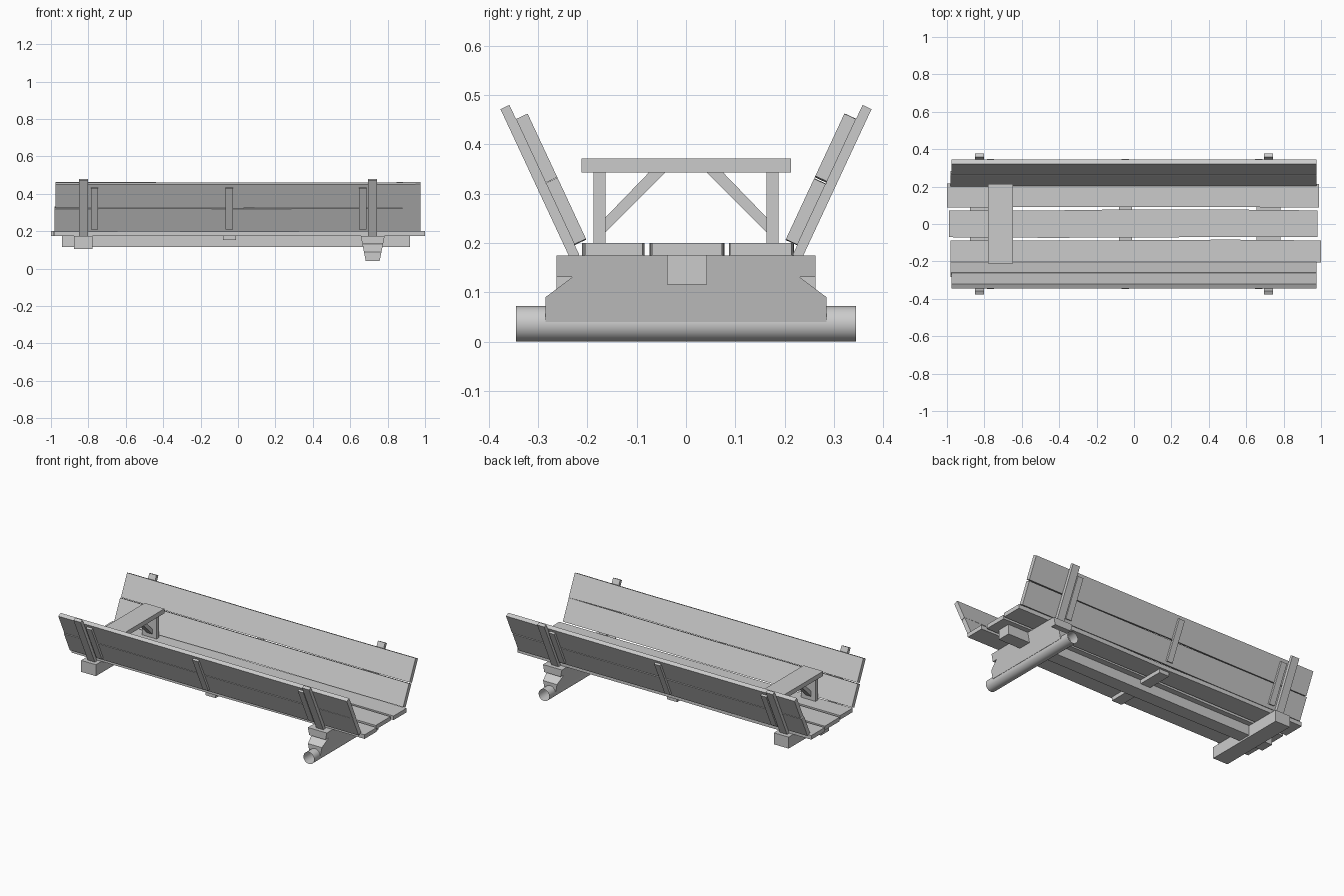
import bpy, bmesh, math, random
from mathutils import Vector, Matrix

random.seed(4)
if "Cube" in bpy.data.objects:
    bpy.data.objects.remove(bpy.data.objects["Cube"], do_unlink=True)

grey = bpy.data.materials.new("weathered_grey")
grey.use_nodes = True
tint = (0.6, 0.6, 0.6, 1)
grey.diffuse_color = tint
grey.node_tree.nodes["Principled BSDF"].inputs["Base Color"].default_value = tint

TILT = math.radians(25)            # outward lean of the sides
UP = Vector((0, math.sin(TILT), math.cos(TILT)))
OUT = Vector((0, math.cos(TILT), -math.sin(TILT)))
FOOT = Vector((0, 0.202, 0.207))   # inner bottom edge of a side


def finish(name, bm, smooth=False):
    bmesh.ops.recalc_face_normals(bm, faces=bm.faces)
    mesh = bpy.data.meshes.new(name)
    bm.to_mesh(mesh)
    bm.free()
    mesh.materials.append(grey)
    for p in mesh.polygons:
        p.use_smooth = smooth
    obj = bpy.data.objects.new(name, mesh)
    bpy.context.collection.objects.link(obj)
    return obj


def prism(name, profile, x0, x1, cuts=0, wobble=0.0, adjust=None):
    """Extrude a (y, z) profile along x, optionally with hand-sawn edges."""
    bm = bmesh.new()
    rings = []
    for i in range(cuts + 2):
        x = x0 + (x1 - x0) * i / (cuts + 1)
        rings.append([bm.verts.new((x, y, z)) for y, z in profile])
    n = len(profile)
    for a, b in zip(rings, rings[1:]):
        for k in range(n):
            bm.faces.new((a[k], a[(k + 1) % n], b[(k + 1) % n], b[k]))
    bm.faces.new(rings[0])
    bm.faces.new(rings[-1])
    if wobble:
        half = n // 2
        edge = Vector(profile[half]) - Vector(profile[1])
        edge.normalize()
        for ring in rings:
            for side in (ring[:half], ring[half:]):
                d = edge * random.uniform(-wobble, wobble)
                for v in side:
                    v.co += Vector((0, d.x, d.y))
    if adjust:
        for v in bm.verts:
            adjust(v)
    return finish(name, bm)


def box(name, x, y, z, **options):
    prof = [(y[0], z[0]), (y[0], z[1]), (y[1], z[1]), (y[1], z[0])]
    return prism(name, prof, x[0], x[1], **options)


def leaning(name, side, x, s, t, **options):
    """Board on a leaning side: s runs up the slope, t outward from it."""
    corners = [(s[0], t[0]), (s[0], t[1]), (s[1], t[1]), (s[1], t[0])]
    points = [FOOT + UP * a + OUT * b for a, b in corners]
    return prism(name, [(p.y * side, p.z) for p in points], x[0], x[1], **options)


# Floor planks
for i, (x, y) in enumerate([((-0.98, 1.0), (-0.207, -0.086)),
                            ((-0.99, 0.98), (-0.071, 0.075)),
                            ((-1.0, 0.99), (0.089, 0.216))]):
    box(f"floor_plank_{i + 1}", x, y, (0.175, 0.2), cuts=3, wobble=0.004)

# Leaning sides with boards, stakes and battens
for side, label in ((-1, "front"), (1, "back")):
    leaning(f"{label}_lower_board", side, (-0.98, 0.975), (0, 0.137), (0, 0.026),
            cuts=3, wobble=0.002)
    leaning(f"{label}_upper_board", side, (-0.975, 0.977), (0.141, 0.281), (0, 0.026),
            cuts=3, wobble=0.002)
    for i, x in enumerate((-0.826, 0.72)):
        leaning(f"{label}_stake_{i + 1}", side, (x - 0.024, x + 0.024),
                (-0.022, 0.313), (0.026, 0.046))
    for i, x in enumerate((-0.767, -0.047, 0.667)):
        leaning(f"{label}_batten_{i + 1}", side, (x - 0.019, x + 0.019),
                (0.02, 0.262), (0.026, 0.039))

# Long pole and cross pieces under the floor
box("centre_pole", (-0.94, 0.92), (-0.04, 0.04), (0.116, 0.175), cuts=3, wobble=0.003)
box("middle_crossbar", (-0.08, -0.012), (-0.2, 0.2), (0.152, 0.175))
box("swivel_bolster", (-0.878, -0.778), (-0.262, 0.262), (0.105, 0.175))

# Axle block with notched ends, narrowing downward
half = [(0.285, 0.04), (0.285, 0.09), (0.23, 0.131), (0.262, 0.131), (0.262, 0.175)]
outline = half + [(-y, z) for y, z in reversed(half)]
AXLE_X = 0.72


def narrow(v):
    width = 0.58 + 0.42 * (v.co.z - 0.04) / 0.135
    v.co.x = AXLE_X + (v.co.x - AXLE_X) * width


prism("axle_block", outline, AXLE_X - 0.064, AXLE_X + 0.064, adjust=narrow)

# Open round axle
bm = bmesh.new()
bmesh.ops.create_cone(bm, cap_ends=False, segments=24, radius1=0.036, radius2=0.036,
                      depth=0.688, matrix=Matrix.Translation((AXLE_X, 0, 0.036))
                      @ Matrix.Rotation(math.pi / 2, 4, 'X'))
finish("axle", bm, smooth=True)

# Driver's bench
box("bench_seat", (-0.78, -0.647), (-0.212, 0.213), (0.343, 0.371))
for side, label in ((-1, "front"), (1, "back")):
    box(f"{label}_bench_leg", (-0.762, -0.665), (side * 0.163, side * 0.187), (0.2, 0.343))
    brace = [(0.163, 0.222), (0.163, 0.252), (0.075, 0.343), (0.042, 0.343)]
    prism(f"{label}_bench_brace", [(y * side, z) for y, z in brace], -0.733, -0.694)
